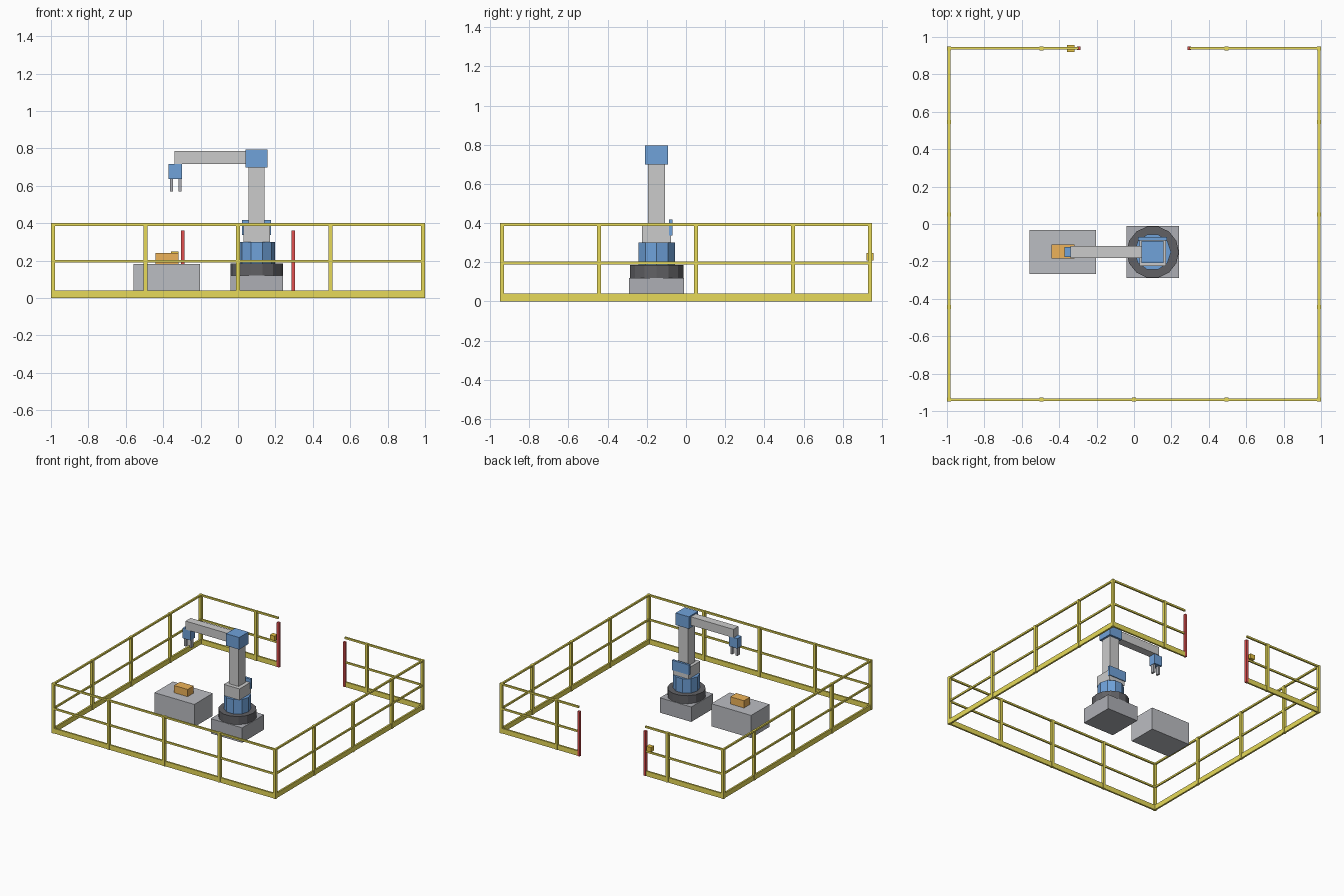
import bpy
import bmesh
import math
from mathutils import Matrix

if "Cube" in bpy.data.objects:
    bpy.data.objects.remove(bpy.data.objects["Cube"])


def material(name, rgb):
    m = bpy.data.materials.new(name)
    m.diffuse_color = (*rgb, 1)
    m.use_nodes = True
    m.node_tree.nodes["Principled BSDF"].inputs["Base Color"].default_value = m.diffuse_color
    return m


YELLOW = material("safety_yellow", (0.80, 0.70, 0.10))
BLUE = material("robot_blue", (0.16, 0.36, 0.70))
LIGHT = material("light_grey", (0.72, 0.73, 0.74))
STEEL = material("steel_grey", (0.42, 0.43, 0.46))
TABLE = material("table_grey", (0.50, 0.51, 0.54))
DARK = material("dark_grey", (0.12, 0.12, 0.13))
RED = material("gate_red", (0.75, 0.08, 0.08))
ORANGE = material("part_orange", (0.85, 0.45, 0.10))
AMBER = material("latch_amber", (0.80, 0.55, 0.06))


def finish(name, bm, mat):
    mesh = bpy.data.meshes.new(name)
    bm.to_mesh(mesh)
    bm.free()
    mesh.materials.append(mat)
    ob = bpy.data.objects.new(name, mesh)
    bpy.context.collection.objects.link(ob)
    return ob


def box(name, x, y, z, mat):
    """Box from (min, max) pairs on each axis."""
    bm = bmesh.new()
    centre = [(a + b) / 2 for a, b in (x, y, z)]
    size = [b - a for a, b in (x, y, z)]
    bmesh.ops.create_cube(bm, size=1, matrix=Matrix.LocRotScale(centre, None, size))
    return finish(name, bm, mat)


def span(c, size):
    return (c - size / 2, c + size / 2)


def drum(name, x, y, z0, z1, r, sides, mat):
    bm = bmesh.new()
    # a corner points along y
    m = Matrix.Translation((x, y, (z0 + z1) / 2)) @ Matrix.Rotation(math.pi / 2, 4, 'Z')
    bmesh.ops.create_cone(bm, cap_ends=True, segments=sides, radius1=r, radius2=r,
                          depth=z1 - z0, matrix=m)
    return finish(name, bm, mat)


# Safety fence
FX, FY, POST, H = 0.989, 0.939, 0.022, 0.40
STEP = 0.495
GATE = 0.297
RAILS = (("kick_plate", 0, 0.04, 0.014), ("mid_rail", 0.189, 0.203, 0.012),
         ("top_rail", 0.386, H, 0.014))


def post(x, y):
    box("fence_post", span(x, POST), span(y, POST), (0, H), YELLOW)


for name, z0, z1, t in RAILS:
    box("front_" + name, (-FX, FX), span(-FY, t), (z0, z1), YELLOW)
    for s in (-1, 1):
        box("side_" + name, span(s * FX, t), (-FY, FY), (z0, z1), YELLOW)
        box("back_" + name, tuple(sorted((s * FX, s * GATE))), span(FY, t), (z0, z1), YELLOW)

for i in range(-2, 3):
    post(i * FX / 2, -FY)
for s in (-1, 1):
    for y in (-FY + STEP, -FY + 2 * STEP, -FY + 3 * STEP, FY):
        post(s * FX, y)
    post(s * FX / 2, FY)
    # Gate opening posts
    box("gate_post", span(s * 0.295, 0.02), span(FY, 0.02), (0, 0.36), RED)
box("gate_latch", span(-0.338, 0.042), span(FY, 0.038), (0.21, 0.248), AMBER)

# Robot
RX, RY = 0.10, -0.15
box("robot_plinth", span(RX, 0.28), span(RY, 0.28), (0, 0.12), STEEL)
drum("robot_base", RX, RY, 0.12, 0.185, 0.14, 14, DARK)
drum("robot_turret", RX, RY, 0.185, 0.30, 0.098, 10, BLUE)
box("shoulder_block", span(RX, 0.14), span(RY, 0.148), (0.30, 0.39), LIGHT)
box("shoulder_plate", span(RX - 0.002, 0.155), (-0.088, -0.07), (0.338, 0.418), BLUE)
box("lower_arm", span(RX - 0.002, 0.086), span(RY, 0.086), (0.39, 0.70), LIGHT)
box("elbow", span(RX - 0.002, 0.118), span(RY, 0.118), (0.698, 0.795), BLUE)
box("upper_arm", (-0.34, RX), span(RY, 0.064), (0.717, 0.785), LIGHT)
box("wrist", span(-0.336, 0.072), span(RY, 0.055), (0.637, 0.717), BLUE)
for s in (-1, 1):
    box("gripper_finger", span(-0.333 + s * 0.023, 0.016), span(RY, 0.03), (0.57, 0.637), STEEL)

# Work table and part
box("work_table", span(-0.38, 0.355), span(RY, 0.235), (0, 0.182), TABLE)
box("workpiece", span(-0.38, 0.122), span(-0.147, 0.077), (0.182, 0.24), ORANGE)
